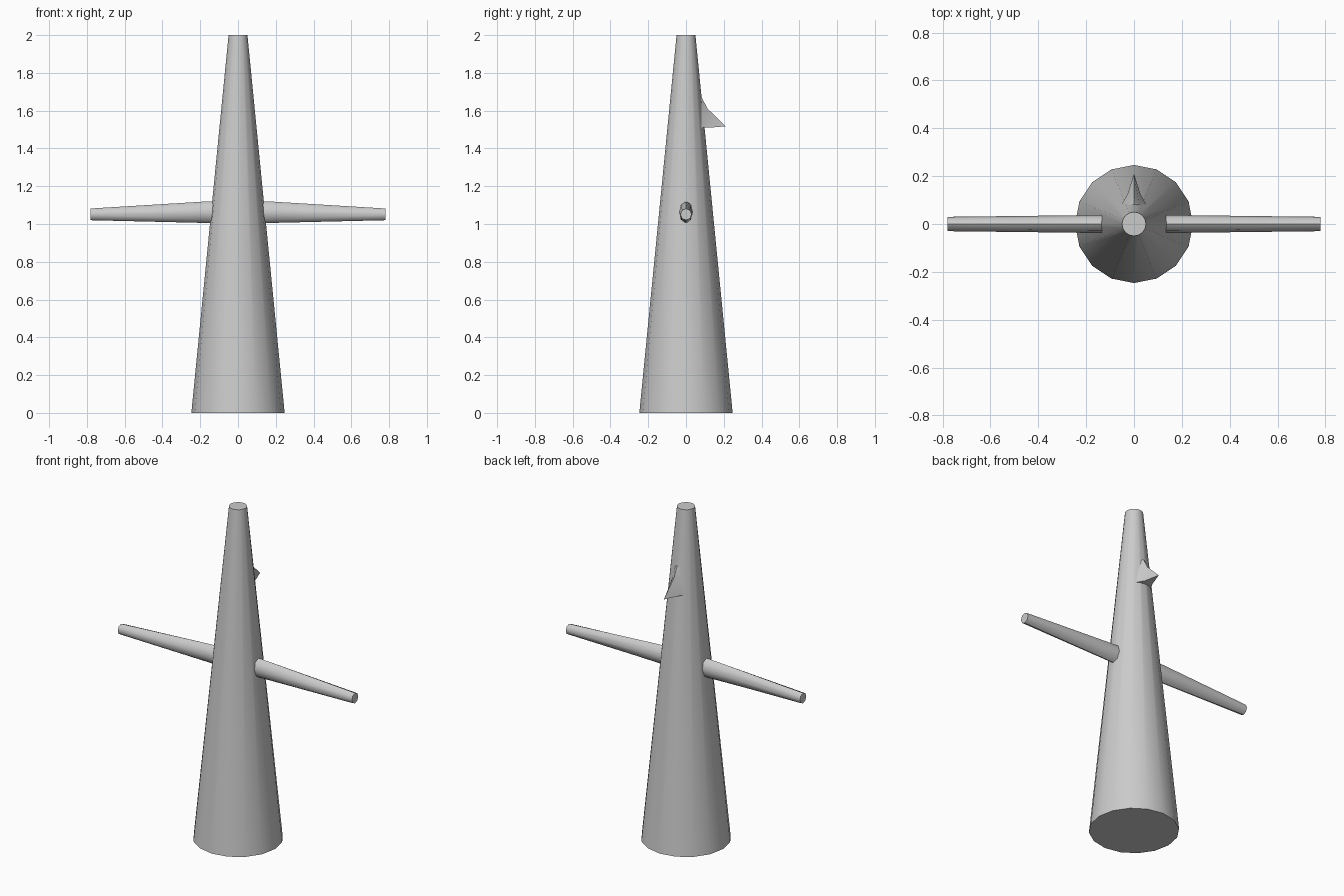
import bpy, math

if "Cube" in bpy.data.objects:
    bpy.data.objects.remove(bpy.data.objects["Cube"])

grey = bpy.data.materials.new("light grey")
grey.diffuse_color = (0.6, 0.6, 0.6, 1)
grey.use_nodes = True
grey.node_tree.nodes["Principled BSDF"].inputs["Base Color"].default_value = grey.diffuse_color


def loft(name, rings, angle=40):
    """Skin a list of equal-length closed rings and cap both ends."""
    n = len(rings[0])
    verts = [p for ring in rings for p in ring]
    faces = [tuple(range(n))[::-1],
             tuple(range(len(verts) - n, len(verts)))]
    for k in range(len(rings) - 1):
        for i in range(n):
            j = (i + 1) % n
            faces.append((k * n + i, k * n + j, (k + 1) * n + j, (k + 1) * n + i))
    mesh = bpy.data.meshes.new(name)
    mesh.from_pydata(verts, [], faces)
    mesh.materials.append(grey)
    obj = bpy.data.objects.new(name, mesh)
    bpy.context.collection.objects.link(obj)
    bpy.ops.object.select_all(action='DESELECT')
    bpy.context.view_layer.objects.active = obj
    obj.select_set(True)
    bpy.ops.object.mode_set(mode='EDIT')
    bpy.ops.mesh.select_all(action='SELECT')
    bpy.ops.mesh.normals_make_consistent(inside=False)
    bpy.ops.object.mode_set(mode='OBJECT')
    bpy.ops.object.shade_smooth_by_angle(angle=math.radians(angle))
    return obj


# Tapered body with sixteen sides
def circle(r, z, n=16):
    return [(r * math.cos(math.tau * i / n), r * math.sin(math.tau * i / n), z)
            for i in range(n)]


loft("body", [circle(0.247, 0), circle(0.05, 2)])


# Arms: tall oval at the body, round at the tip
def arm_ring(x, ry, low, high, n=8):
    mid, rz = (low + high) / 2, (high - low) / 2
    return [(x, ry * math.sin(math.tau * i / n), mid + rz * math.cos(math.tau * i / n))
            for i in range(n)]


for side, label in ((-1, "left_arm"), (1, "right_arm")):
    loft(label, [arm_ring(side * 0.08, 0.037, 1.003, 1.122),
                 arm_ring(side * 0.19, 0.037, 1.006, 1.118),
                 arm_ring(side * 0.78, 0.03, 1.02, 1.082)], 50)


# Beak-like spur on the back: ridge, flank and root points at each level
def spur_ring(z, ridge, flank, root, lift=0):
    half = [flank, root]
    right = [(x, y, z) for x, y in half]
    left = [(-x, y, z) for x, y in reversed(half)]
    return [(0, ridge, z + lift)] + right + [(0, 0.03, z)] + left


loft("spur", [spur_ring(1.51, 0.21, (0.027, 0.125), (0.055, 0.075), 0.007),
              spur_ring(1.61, 0.115, (0.02, 0.092), (0.04, 0.072)),
              spur_ring(1.67, 0.083, (0.015, 0.078), (0.03, 0.065))])
